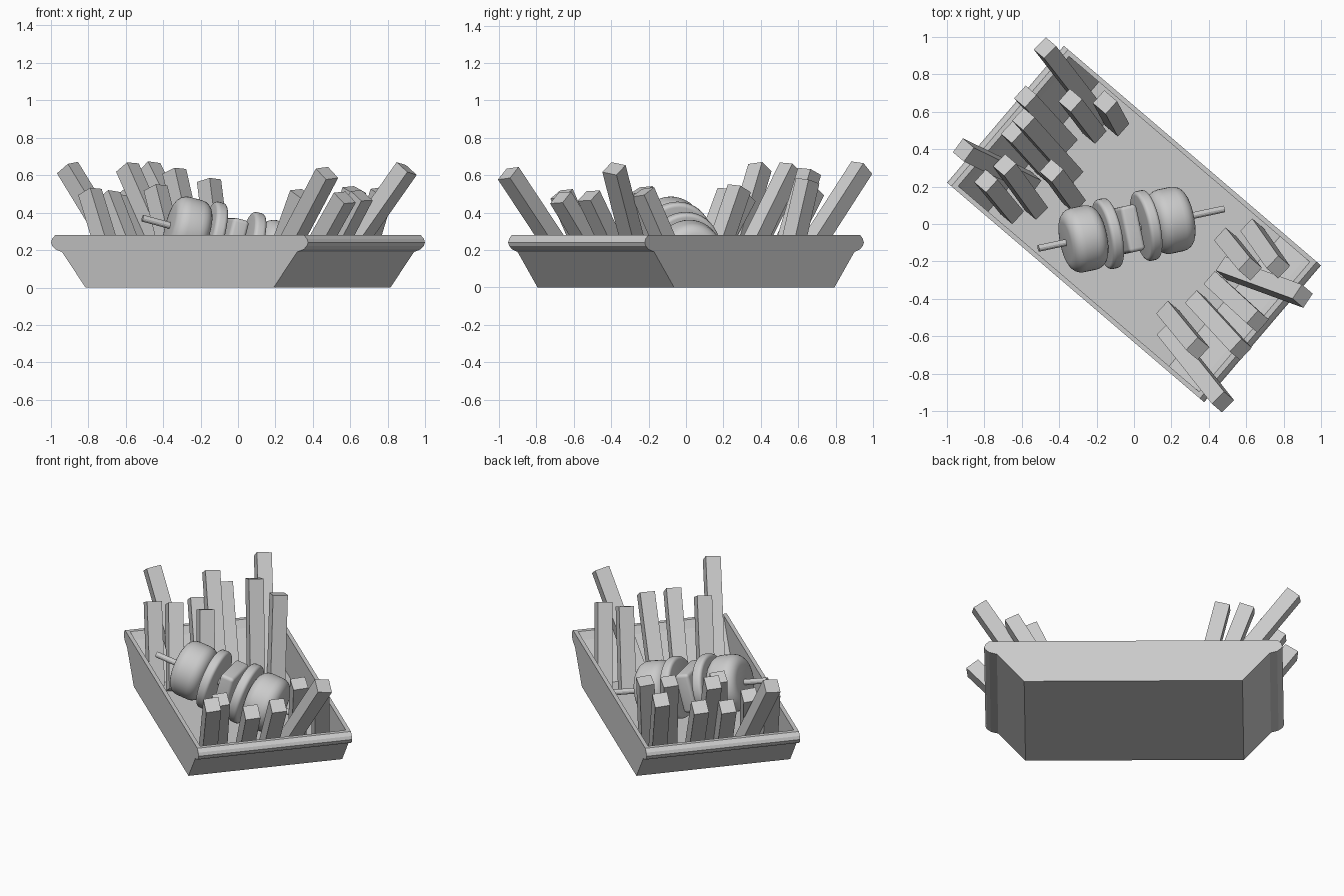
import bpy, bmesh, math
from mathutils import Vector, Matrix

if "Cube" in bpy.data.objects:
    bpy.data.objects.remove(bpy.data.objects["Cube"])

U = Vector((0.76, -0.649, 0)).normalized()   # long direction of the tray
V = Vector((-U.y, U.x, 0))                   # short direction


def make_object(name, bm, smooth=False):
    bmesh.ops.recalc_face_normals(bm, faces=bm.faces)
    me = bpy.data.meshes.new(name)
    bm.to_mesh(me)
    bm.free()
    ob = bpy.data.objects.new(name, me)
    bpy.context.collection.objects.link(ob)
    if smooth:
        for p in me.polygons:
            p.use_smooth = True
    return ob


def prism(name, profile, v0, v1):
    bm = bmesh.new()
    a, b = ([bm.verts.new(U * u + V * v + Vector((0, 0, z))) for u, z in profile] for v in (v0, v1))
    n = len(profile)
    bm.faces.new(a)
    bm.faces.new(b)
    for i in range(n):
        j = (i + 1) % n
        bm.faces.new((a[i], a[j], b[j], b[i]))
    return make_object(name, bm)


def mirrored(half):
    return half + [(-u, z) for u, z in reversed(half)]


# tray: flared end walls with a rolled rim, vertical side walls
outer = [(0.66, 0), (0.825, 0.19), (0.87, 0.203), (0.894, 0.222),
         (0.902, 0.24), (0.894, 0.26), (0.872, 0.28)]
inner = [(0.845, 0.28), (0.815, 0.235), (0.635, 0.02)]
prism("tray_floor_and_ends", mirrored(outer + inner), -0.455, 0.455)
for s, name in ((-1, "tray_front_side"), (1, "tray_back_side")):
    prism(name, mirrored(outer), s * 0.455, s * 0.48)


# square sticks standing in both ends of the tray
def stick(name, top, bottom, w=0.092):
    top, bottom = Vector(top), Vector(bottom)
    z = (top - bottom).normalized()
    x = (V - z * V.dot(z)).normalized()
    y = z.cross(x)
    rot = Matrix((x, y, z)).transposed().to_4x4()
    mat = (Matrix.Translation((top + bottom) / 2) @ rot
           @ Matrix.Diagonal((w, w, (top - bottom).length, 1)))
    bm = bmesh.new()
    bmesh.ops.create_cube(bm, size=1, matrix=mat)
    make_object(name, bm)


left = [((-0.91, 0.395, 0.64), (-0.55, 0.22)),
        ((-0.79, 0.23, 0.51), (-0.65, 0.06)),
        ((-0.69, 0.315, 0.49), (-0.52, 0.08)),
        ((-0.58, 0.68, 0.52), (-0.36, 0.44)),
        ((-0.59, 0.56, 0.64), (-0.33, 0.27)),
        ((-0.44, 0.285, 0.53), (-0.32, 0.12)),
        ((-0.475, 0.94, 0.64), (-0.18, 0.56)),
        ((-0.34, 0.66, 0.62), (-0.21, 0.49)),
        ((-0.155, 0.65, 0.57), (-0.09, 0.53)),
        ((-0.65, 0.49, 0.47), (-0.46, 0.28))]
right = [((0.475, -0.95, 0.61), (0.18, -0.58)),
         ((0.34, -0.665, 0.50), (0.18, -0.47)),
         ((0.57, -0.67, 0.48), (0.33, -0.41)),
         ((0.66, -0.52, 0.49), (0.43, -0.31)),
         ((0.90, -0.385, 0.635), (0.49, -0.235)),
         ((0.62, -0.24, 0.52), (0.49, -0.08)),
         ((0.77, -0.23, 0.51), (0.63, -0.03))]
for side, group in (("left", left), ("right", right)):
    for i, (t, b) in enumerate(group):
        stick(f"{side}_stick_{i + 1}", t, (*b, 0.05))

# skewer
A, B = Vector((-0.51, -0.13, 0.37)), Vector((0.48, 0.08, 0.105))
AXIS = (B - A).normalized()
ROT = AXIS.to_track_quat('Z', 'Y').to_matrix().to_4x4()


def at_x(x):
    return Matrix.Translation(A + (B - A) * ((x - A.x) / (B.x - A.x))) @ ROT


bm = bmesh.new()
bmesh.ops.create_cone(bm, cap_ends=True, segments=12, radius1=0.018, radius2=0.018,
                      depth=(B - A).length, matrix=at_x((A.x + B.x) / 2))
make_object("skewer", bm)


# rounded pieces threaded on the skewer
def piece(name, x, r, depth, bevel, segs=40):
    bm = bmesh.new()
    bmesh.ops.create_cone(bm, cap_ends=True, segments=segs, radius1=r, radius2=r, depth=depth)
    ob = make_object(name, bm, True)
    ob.matrix_world = at_x(x)
    m = ob.modifiers.new("round", 'BEVEL')
    m.width, m.segments, m.angle_limit = bevel, 5, math.radians(50)


piece("chunk_high", -0.27, 0.175, 0.20, 0.065)
piece("slice_high", -0.14, 0.19, 0.065, 0.02)
piece("slice_low", 0.065, 0.19, 0.065, 0.02)
piece("chunk_low", 0.195, 0.175, 0.20, 0.065)

# square middle cube
bm = bmesh.new()
bmesh.ops.create_cube(bm, size=1, matrix=Matrix.Diagonal((0.25, 0.25, 0.09, 1)))
ob = make_object("middle_block", bm, True)
ob.matrix_world = at_x(-0.035)
m = ob.modifiers.new("round", 'BEVEL')
m.width, m.segments = 0.02, 4
